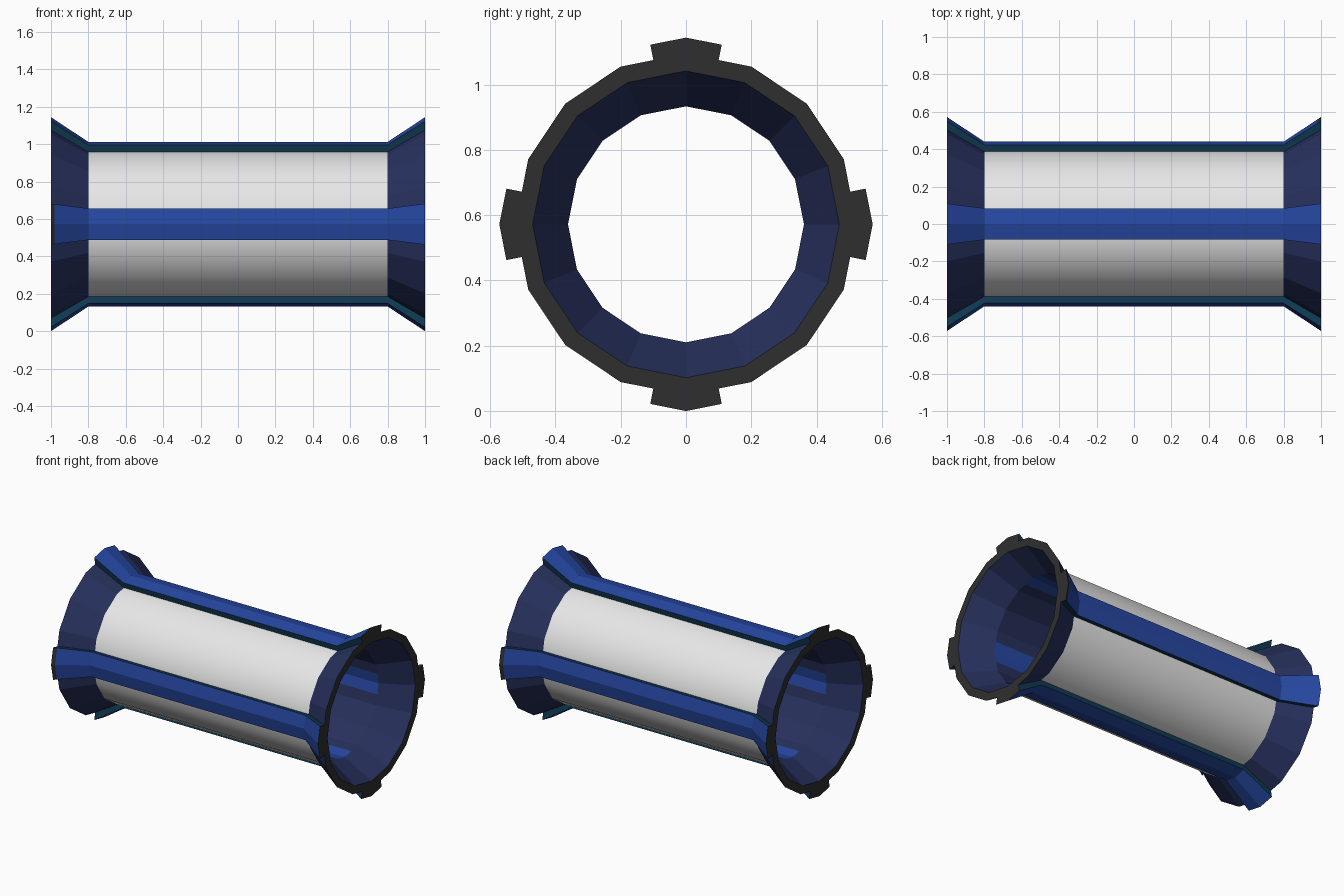
import bpy, bmesh, math

if "Cube" in bpy.data.objects:
    bpy.data.objects.remove(bpy.data.objects["Cube"])

CZ = 0.572                                   # axis height
R_IN, R_OUT, R_RIB = 0.47, 0.523, 0.572      # radii at the flared ends
END, NECK, TIP = 1.0, 0.8, 0.98              # stations along x


def material(name, col):
    m = bpy.data.materials.new(name)
    m.diffuse_color = (*col, 1)
    m.use_nodes = True
    m.node_tree.nodes["Principled BSDF"].inputs["Base Color"].default_value = m.diffuse_color
    return m


NAVY = material("navy", (0.02, 0.03, 0.11))
BLUE = material("blue", (0.02, 0.065, 0.37))
TEAL = material("dark_teal", (0.005, 0.042, 0.085))
WHITE = material("white", (0.8, 0.8, 0.8))
DARK = material("charcoal", (0.028, 0.028, 0.028))


def point(x, r, k):
    """Point on a 16-gon split at its edge midpoints (32 steps), flared in x."""
    t = max(0.0, (abs(x) - NECK) / (END - NECK))
    s = 1 / 1.3 + (1 - 1 / 1.3) * t
    if k % 2:
        s *= math.cos(math.pi / 16)
    a = k * math.pi / 16
    return (x, r * s * math.sin(a), CZ + r * s * math.cos(a))


def face(bm, pts, mat=0, smooth=False):
    f = bm.faces.new([bm.verts.new(p) for p in pts])
    f.material_index = mat
    f.smooth = smooth


def patch(bm, stations, k0, k1, mat=0, smooth=False):
    """Skin between neighbouring (x, radius) stations over angle steps k0..k1."""
    for (xa, ra), (xb, rb) in zip(stations, stations[1:]):
        for k in range(k0, k1):
            face(bm, [point(xa, ra, k), point(xb, rb, k),
                      point(xb, rb, k + 1), point(xa, ra, k + 1)], mat, smooth)


def finish(bm, name, mats):
    bmesh.ops.remove_doubles(bm, verts=bm.verts, dist=1e-5)
    me = bpy.data.meshes.new(name)
    bm.to_mesh(me)
    bm.free()
    for m in mats:
        me.materials.append(m)
    bpy.context.collection.objects.link(bpy.data.objects.new(name, me))


QUARTERS = (0, 8, 16, 24)

# smooth white panels between the ribs
bm = bmesh.new()
for q in QUARTERS:
    patch(bm, [(-NECK, R_OUT), (NECK, R_OUT)], q + 1, q + 7, smooth=True)
finish(bm, "tube_panels", [WHITE])

# inner lining with blue strips behind the ribs
bm = bmesh.new()
for q in QUARTERS:
    run = [(NECK, R_IN), (-NECK, R_IN)]
    patch(bm, run, q - 1, q + 1, 1)
    patch(bm, run, q + 1, q + 7, 0)
finish(bm, "inner_lining", [NAVY, BLUE])

# flared ends and their dark end rings
for side, label in ((-1, "left"), (1, "right")):
    xs = sorted((side * NECK, side * END))
    bm = bmesh.new()
    for q in QUARTERS:
        patch(bm, [(x, R_OUT) for x in xs], q + 1, q + 7)
    patch(bm, [(x, R_IN) for x in reversed(xs)], 0, 32)
    finish(bm, label + "_flare", [NAVY])

    bm = bmesh.new()
    order = -side
    patch(bm, [(side, r) for r in sorted((R_IN, R_OUT), key=lambda r: order * r)], 0, 32)
    for q in QUARTERS:
        patch(bm, [(side, r) for r in sorted((R_OUT, R_RIB), key=lambda r: order * r)], q - 1, q + 1)
    finish(bm, label + "_end_ring", [DARK])

# four raised ribs with teal sides
for q, label in zip(QUARTERS, ("top", "back", "bottom", "front")):
    bm = bmesh.new()
    xs = (-END, -TIP, -NECK, NECK, TIP, END)
    for xa, xb in zip(xs, xs[1:]):
        tip = (label == "front" and xb <= -TIP) or (label == "back" and xa >= TIP)
        patch(bm, [(xa, R_RIB), (xb, R_RIB)], q - 1, q + 1, 2 if tip else 0)
        for d in (-1, 1):
            pts = [point(xa, R_RIB, q + d), point(xb, R_RIB, q + d),
                   point(xb, R_OUT, q + d), point(xa, R_OUT, q + d)]
            face(bm, pts[::d], 1)
    finish(bm, label + "_rib", [BLUE, TEAL, DARK])
